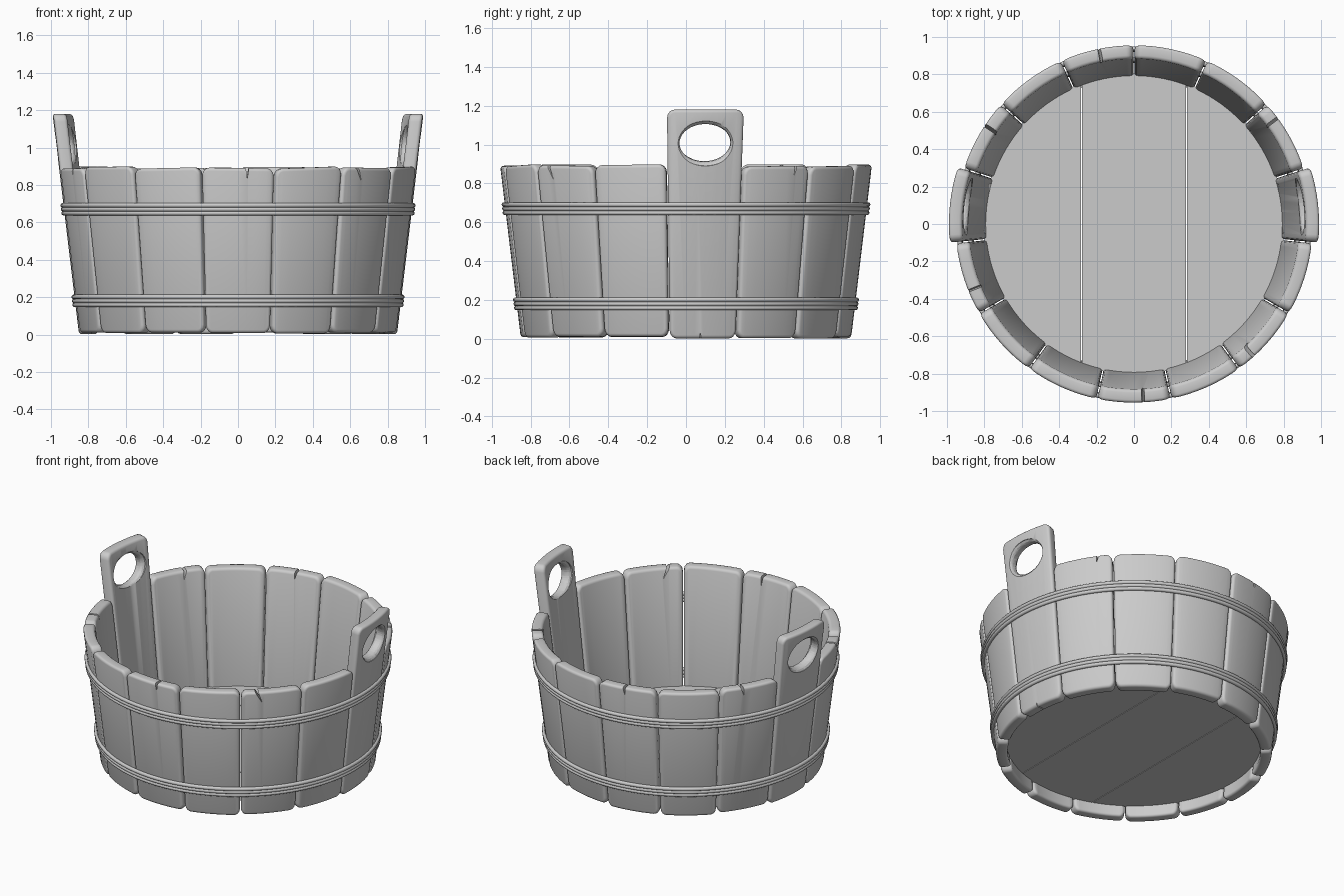
import bpy, bmesh, random
from math import sin, cos, tau, radians, pi, atan
from mathutils import Matrix, Vector

if "Cube" in bpy.data.objects:
    bpy.data.objects.remove(bpy.data.objects["Cube"])

random.seed(4)
R0, SLOPE, THICK, COUNT = 0.85, 0.12, 0.072, 15


def wall(z):
    return R0 + SLOPE * z


def make_object(name, bm, smooth=True):
    bmesh.ops.recalc_face_normals(bm, faces=bm.faces)
    me = bpy.data.meshes.new(name)
    bm.to_mesh(me)
    bm.free()
    ob = bpy.data.objects.new(name, me)
    bpy.context.collection.objects.link(ob)
    if smooth:
        shade(ob)
    return ob


def shade(ob):
    bpy.ops.object.select_all(action='DESELECT')
    ob.select_set(True)
    bpy.context.view_layer.objects.active = ob
    bpy.ops.object.shade_smooth_by_angle(angle=radians(40))


def cut(ob, cutter):
    mod = ob.modifiers.new("cut", 'BOOLEAN')
    mod.object, mod.operation, mod.solver = cutter, 'DIFFERENCE', 'EXACT'
    bpy.context.view_layer.objects.active = ob
    bpy.ops.object.modifier_apply(modifier=mod.name)
    bpy.data.objects.remove(cutter)
    shade(ob)


def stave(name, angle, low, high_a, high_b):
    """Curved tapered board with rounded corners and softened rims."""
    half, c = pi / COUNT - 0.004, 0.042
    arcs = [radians(a) for a in (90, 65, 40, 18, 0)]
    cols = [(-(half - c) - c * sin(a), c * (1 - cos(a))) for a in arcs]
    cols += [(-(half - c) + 2 * (half - c) * i / 6, 0) for i in range(1, 6)]
    cols += [(half - c + c * sin(a), c * (1 - cos(a))) for a in reversed(arcs)]
    bm = bmesh.new()
    rings = []
    for s, inset in cols:
        top = high_a + (high_b - high_a) * (s / half + 1) / 2 - inset
        t = angle + s
        rings.append([bm.verts.new(((wall(z) - d) * cos(t), (wall(z) - d) * sin(t), z))
                      for z, d in ((low + inset, 0), (top, 0),
                                   (top, THICK), (low + inset, THICK))])
    for a, b in zip(rings, rings[1:]):
        for k in range(4):
            j = (k + 1) % 4
            bm.faces.new((a[k], a[j], b[j], b[k]))
    bm.faces.new(rings[0])
    bm.faces.new(rings[-1])
    rim = []
    for a, b in zip(rings, rings[1:]):
        rim += [bm.edges.get((a[k], b[k])) for k in range(4)]
    for r in (rings[0], rings[-1]):
        rim += [bm.edges.get((r[0], r[1])), bm.edges.get((r[2], r[3]))]
    bmesh.ops.recalc_face_normals(bm, faces=bm.faces)
    bmesh.ops.bevel(bm, geom=rim, offset=0.017, segments=3, profile=0.5, affect='EDGES')
    return make_object(name, bm)


def crack_cutter(angle, z, depth, lean, width=0.016):
    """Thin wedge driven through the wall from the rim."""
    bm = bmesh.new()
    up = 0.03 if depth > 0 else -0.03
    tri = [(-width, z + up), (width, z + up), (lean, z - depth)]
    m = Matrix.Rotation(angle, 4, 'Z')
    sides = [[bm.verts.new(m @ Vector((x, y, h))) for y, h in tri] for x in (0.75, 1.1)]
    bm.faces.new(sides[0])
    bm.faces.new(sides[1])
    for i in range(3):
        j = (i + 1) % 3
        bm.faces.new((sides[0][i], sides[0][j], sides[1][j], sides[1][i]))
    return make_object("crack_cutter", bm, False)


def hole_cutter(angle):
    """Flared oval plug, so the finger hole gets rounded edges."""
    bm = bmesh.new()
    zc, n = 1.01, 48
    m = (Matrix.Rotation(angle, 4, 'Z')
         @ Matrix.Translation((wall(zc) - THICK / 2 - 0.004, 0, zc))
         @ Matrix.Rotation(atan(SLOPE), 4, 'Y'))
    profile = [(-0.1, 0.03), (-0.036, 0.018), (-0.027, 0.006), (-0.015, 0),
               (0.015, 0), (0.027, 0.006), (0.036, 0.018), (0.1, 0.03)]
    rings = [[bm.verts.new(m @ Vector((x, (0.133 + f) * cos(tau * i / n),
                                       (0.098 + f) * sin(tau * i / n)))) for i in range(n)]
             for x, f in profile]
    for a, b in zip(rings, rings[1:]):
        for i in range(n):
            j = (i + 1) % n
            bm.faces.new((a[i], a[j], b[j], b[i]))
    bm.faces.new(rings[0])
    bm.faces.new(rings[-1])
    return make_object("hole_cutter", bm, False)


# Wall staves, two of them extended into handles
staves = []
for k in range(COUNT):
    angle = radians(6 + 24 * k)
    if k in (0, 7):
        ob = stave("handle_stave", angle, 0.002, 1.18, 1.18)
        cut(ob, hole_cutter(angle))
    else:
        ob = stave("stave", angle, random.uniform(0, 0.012),
                   random.uniform(0.885, 0.9), random.uniform(0.885, 0.9))
    staves.append(ob)

# Cracks in the rims: angle, rim height, depth, sideways lean
for deg, z, depth, lean in ((-87, 0.9, 0.065, 0), (-49, 0.9, 0.08, 0.05),
                            (37, 0.9, 0.06, -0.02), (101, 0.9, 0.06, 0.01),
                            (-158, 0.9, 0.05, 0), (146, 0.9, 0.06, 0.02),
                            (5, 0.0, -0.04, 0)):
    ob = staves[round((deg - 6) / 24) % COUNT]
    cut(ob, crack_cutter(radians(deg), z, depth, lean, 0.014 if z else 0.006))

# Floor of three planks
for x0, x1 in ((-0.81, -0.283), (-0.279, 0.279), (0.283, 0.81)):
    bm = bmesh.new()
    bmesh.ops.create_cone(bm, cap_ends=True, segments=96, radius1=0.805, radius2=0.805,
                          depth=0.035, matrix=Matrix.Translation((0, 0, 0.107)))
    for x, normal in ((x0, -1), (x1, 1)):
        res = bmesh.ops.bisect_plane(bm, geom=bm.verts[:] + bm.edges[:] + bm.faces[:],
                                     plane_co=(x, 0, 0), plane_no=(normal, 0, 0),
                                     clear_outer=True)
        edges = [e for e in res['geom_cut'] if isinstance(e, bmesh.types.BMEdge)]
        if edges:
            bmesh.ops.holes_fill(bm, edges=edges)
    make_object("floor_plank", bm)

# Hoops: two bands of three wires
for zc in (0.18, 0.67):
    for i in (-1, 0, 1):
        z = zc + i * 0.021
        bpy.ops.mesh.primitive_torus_add(major_radius=wall(z) + 0.004, minor_radius=0.0125,
                                         major_segments=96, minor_segments=10,
                                         location=(0, 0, z))
        bpy.context.object.name = "hoop_wire"
        shade(bpy.context.object)
